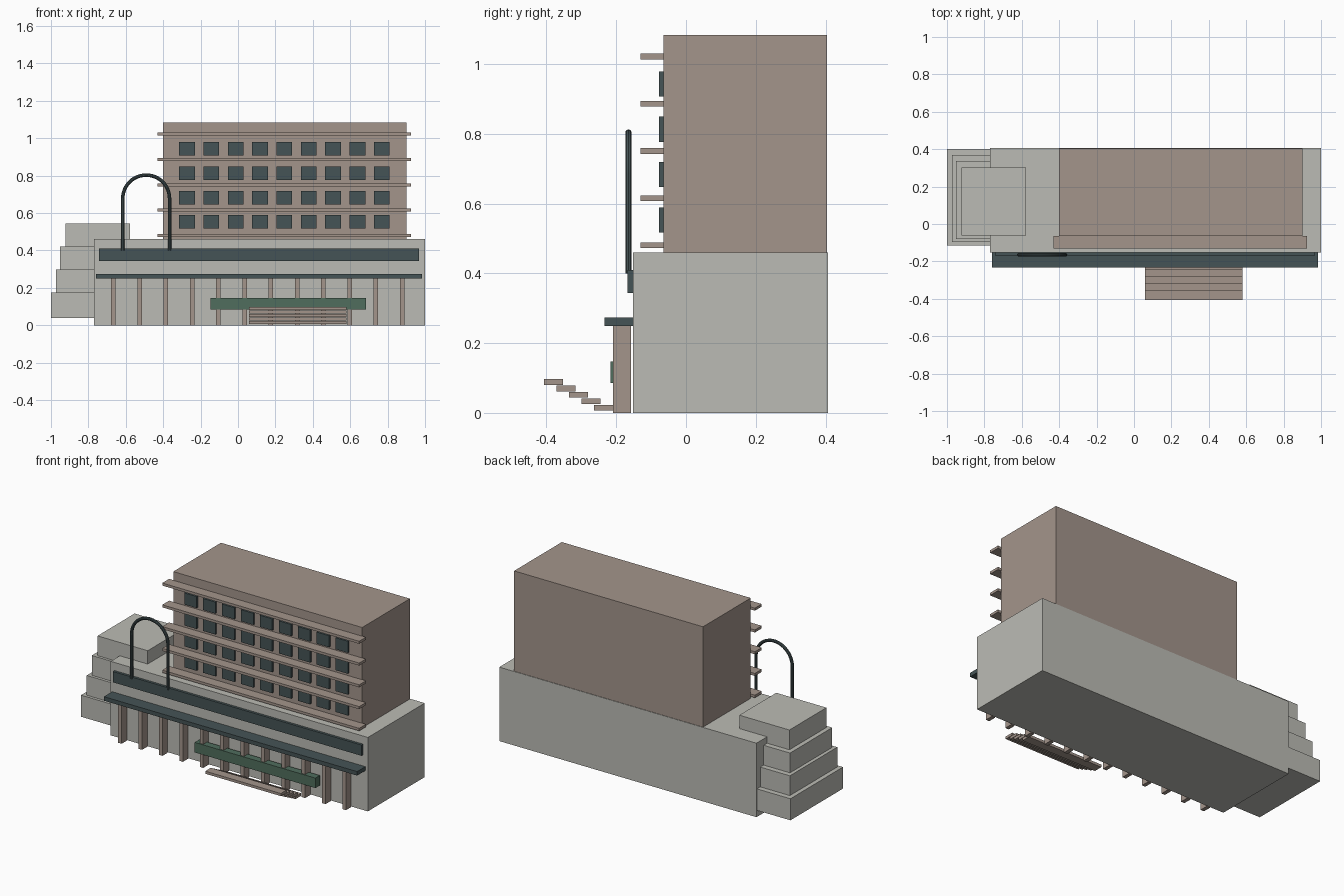
import bpy, math

if "Cube" in bpy.data.objects:
    bpy.data.objects.remove(bpy.data.objects["Cube"])


def material(name, rgb):
    m = bpy.data.materials.new(name)
    m.diffuse_color = (*rgb, 1)
    m.use_nodes = True
    m.node_tree.nodes["Principled BSDF"].inputs["Base Color"].default_value = m.diffuse_color
    return m


STONE = material("pale_stone", (0.50, 0.50, 0.46))
TAN = material("tan_concrete", (0.37, 0.30, 0.26))
DARK = material("dark_metal", (0.06, 0.088, 0.092))
GREEN = material("green_panel", (0.08, 0.155, 0.11))


def box(name, x, y, z, mat):
    """Box from (min, max) ranges on each axis."""
    lo, hi = zip(x, y, z)
    bpy.ops.mesh.primitive_cube_add(
        size=1, location=[(a + b) / 2 for a, b in zip(lo, hi)])
    o = bpy.context.object
    o.name = name
    o.scale = [b - a for a, b in zip(lo, hi)]
    bpy.ops.object.transform_apply(location=False, rotation=False, scale=True)
    o.data.materials.append(mat)
    return o


# Podium and tower
box("podium", (-0.77, 1.0), (-0.152, 0.407), (0, 0.46), STONE)
box("tower", (-0.40, 0.90), (-0.065, 0.404), (0.46, 1.084), TAN)

# Stepped side wing, each tier smaller than the one below
tiers = [(-1.0, -0.115, 0.402), (-0.973, -0.097, 0.369),
         (-0.951, -0.079, 0.336), (-0.923, -0.062, 0.302)]
for i, (x0, y0, y1) in enumerate(tiers):
    z0 = 0.04 + 0.126 * i + (0.006 if i else 0)
    z0 = 0.04 if i == 0 else 0.174 + 0.123 * (i - 1)
    box(f"wing_tier_{i}", (x0, -1.501 - x0), (y0, y1),
        (z0, 0.174 + 0.123 * i), STONE)

# Floor ledges across the tower front
for i in range(5):
    z = 0.480 + 0.1354 * i
    box(f"ledge_{i}", (-0.43, 0.925), (-0.13, -0.063),
        (z - 0.008, z + 0.008), TAN)

# Window grid
for r in range(4):
    for c in range(9):
        x, z = -0.273 + 0.1302 * c, 0.553 + 0.130 * r
        box(f"window_{r}_{c}", (x - 0.042, x + 0.042), (-0.078, -0.06),
            (z - 0.036, z + 0.036), DARK)

# Front band and entrance canopy
box("front_band", (-0.743, 0.967), (-0.168, -0.15), (0.343, 0.41), DARK)
box("canopy", (-0.76, 0.983), (-0.233, -0.15), (0.249, 0.274), DARK)

# Columns under the canopy
for i in range(12):
    x = -0.666 + 0.1403 * i
    box(f"column_{i}", (x - 0.012, x + 0.012), (-0.209, -0.158),
        (0, 0.25), TAN)

# Green panel across the columns
box("entrance_panel", (-0.147, 0.684), (-0.216, -0.172), (0.085, 0.147), GREEN)

# Floating entrance steps, rising towards the front
for i in range(5):
    y, z = -0.236 - 0.036 * i, 0.0145 + 0.0185 * i
    box(f"step_{i}", (0.06, 0.58), (y - 0.0275, y + 0.0275),
        (z - 0.008, z + 0.008), TAN)

# Round arch on the band: two legs and a half circle swept as one tube
cx, cy, cz, rad = -0.491, -0.165, 0.678, 0.125
path = [(cx + rad, cy, 0.40)]
path += [(cx + rad * math.cos(a), cy, cz + rad * math.sin(a))
         for a in (math.pi * k / 24 for k in range(25))]
path.append((cx - rad, cy, 0.40))
curve = bpy.data.curves.new("arch", 'CURVE')
curve.dimensions = '3D'
curve.bevel_depth = 0.0095
curve.bevel_resolution = 3
curve.use_fill_caps = True
spline = curve.splines.new('POLY')
spline.points.add(len(path) - 1)
for p, co in zip(spline.points, path):
    p.co = (*co, 1)
arch = bpy.data.objects.new("arch", curve)
bpy.context.collection.objects.link(arch)
curve.materials.append(DARK)
bpy.ops.object.select_all(action='DESELECT')
arch.select_set(True)
bpy.context.view_layer.objects.active = arch
bpy.ops.object.convert(target='MESH')
bpy.ops.object.shade_smooth_by_angle()
